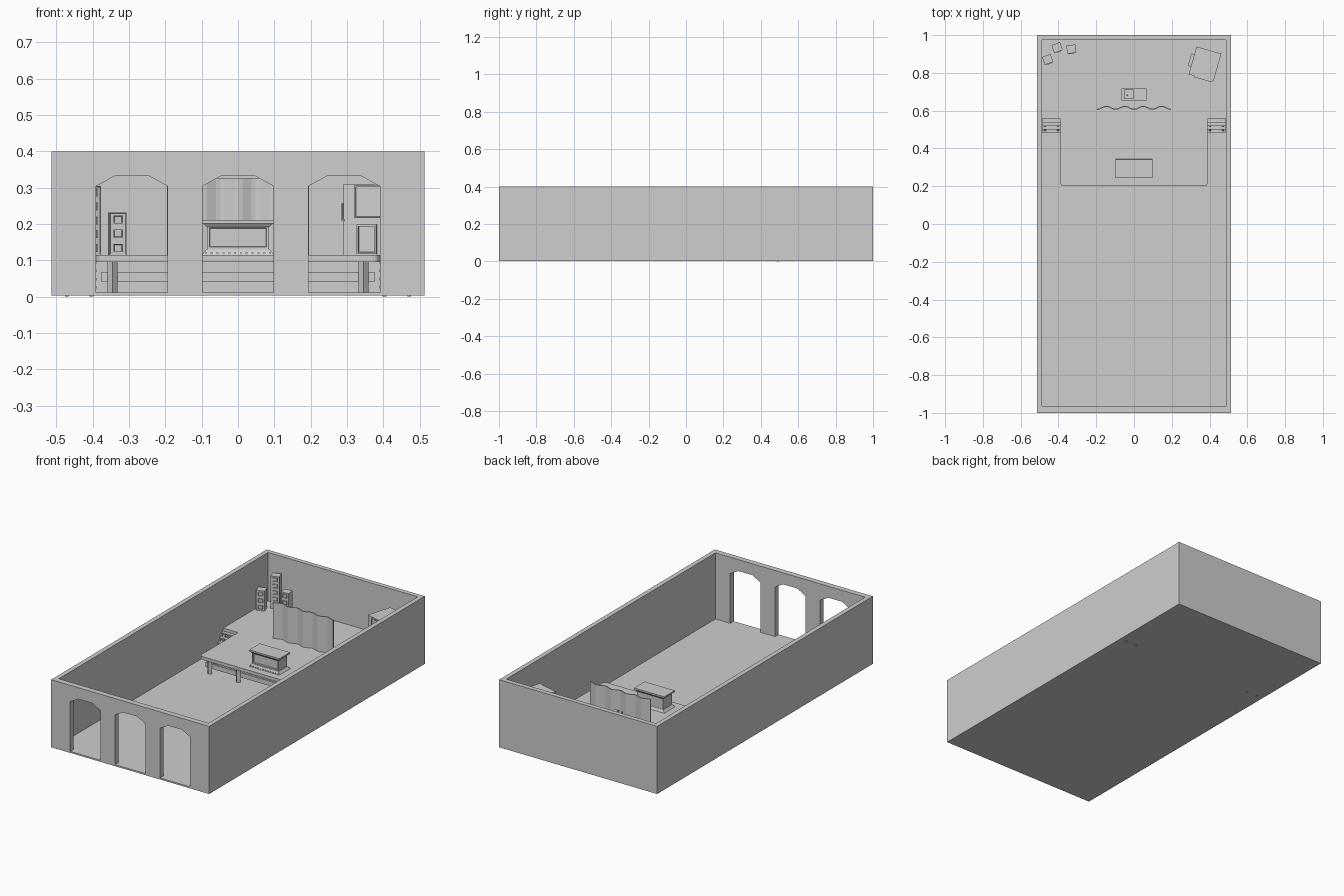
import bpy, bmesh, math
from mathutils import Matrix

if "Cube" in bpy.data.objects:
    bpy.data.objects.remove(bpy.data.objects["Cube"])

mat = bpy.data.materials.new("plain grey")
mat.diffuse_color = (0.62, 0.62, 0.62, 1)
mat.use_nodes = True
mat.node_tree.nodes["Principled BSDF"].inputs["Base Color"].default_value = mat.diffuse_color


def finish(name, bm, M=None):
    bmesh.ops.recalc_face_normals(bm, faces=bm.faces[:])
    me = bpy.data.meshes.new(name)
    bm.to_mesh(me)
    bm.free()
    me.materials.append(mat)
    ob = bpy.data.objects.new(name, me)
    if M:
        ob.matrix_world = M
    bpy.context.collection.objects.link(ob)
    return ob


def box(name, x0, x1, y0, y1, z0, z1, M=None, inset=None):
    """Box; inset=(border, depth) sinks a panel into its front (-y) face."""
    bm = bmesh.new()
    bmesh.ops.create_cube(bm, size=1)
    for v in bm.verts:
        v.co = ((x0 + x1) / 2 + v.co.x * (x1 - x0),
                (y0 + y1) / 2 + v.co.y * (y1 - y0),
                (z0 + z1) / 2 + v.co.z * (z1 - z0))
    if inset:
        bm.normal_update()
        face = min(bm.faces, key=lambda f: f.normal.y)
        bmesh.ops.inset_region(bm, faces=[face], thickness=inset[0])
        bmesh.ops.inset_region(bm, faces=[face], thickness=inset[0] * 0.3, depth=-inset[1])
    return finish(name, bm, M)


def prism(name, pts, vec):
    """Extrude a flat outline of 3D points along vec."""
    bm = bmesh.new()
    f = bm.faces.new([bm.verts.new(p) for p in pts])
    r = bmesh.ops.extrude_face_region(bm, geom=[f])
    bmesh.ops.translate(bm, vec=vec, verts=[g for g in r["geom"] if isinstance(g, bmesh.types.BMVert)])
    return finish(name, bm)


def frustum(name, rx0, ry0, rx1, ry1, cx, cy, z0, z1):
    bm = bmesh.new()
    bmesh.ops.create_cube(bm, size=2)
    for v in bm.verts:
        top = v.co.z > 0
        v.co = (cx + v.co.x * (rx1 if top else rx0), cy + v.co.y * (ry1 if top else ry0), z1 if top else z0)
    return finish(name, bm)


def placed(x, y, deg):
    return Matrix.Translation((x, y, 0)) @ Matrix.Rotation(math.radians(deg), 4, "Z")


# hall shell
W, T, H, FL, ST = 0.513, 0.027, 0.40, 0.012, 0.115
box("floor", -W, W, -1, 1, 0.003, FL)
box("back_wall", -W, W, 1 - T, 1, FL, H)
box("left_wall", -W, -W + T, -0.967, 1 - T, FL, H)
box("right_wall", W - T, W, -0.967, 1 - T, FL, H)

# front wall with three arched doorways
outline = [(-W, FL)]
for c in (-0.292, 0, 0.292):
    outline += [(c + dx, z) for dx, z in ((-0.098, FL), (-0.098, 0.304), (-0.045, 0.333),
                                          (0.045, 0.333), (0.098, 0.304), (0.098, FL))]
outline += [(W, FL), (W, H), (-W, H)]
prism("front_wall", [(x, -1, z) for x, z in outline], (0, 0.033, 0))

# stage deck: wide at the back, narrower in front with rounded corners
half = [(0.487, 0.973), (0.487, 0.557), (0.39, 0.557)]
half += [(0.37 + 0.02 * math.cos(a), 0.22 - 0.02 * math.sin(a)) for a in (0, 0.39, 0.785, 1.18, math.pi / 2)]
deck = half + [(-x, y) for x, y in reversed(half)]
prism("stage_deck", [(x, y, 0.096) for x, y in deck], (0, 0, 0.019))

# stage legs and bracing beams
for y in (0.23, 0.47, 0.71, 0.94):
    for x in (-0.345, -0.16, 0.16, 0.345):
        bm = bmesh.new()
        bmesh.ops.create_cone(bm, segments=4, cap_ends=True, radius1=0.014, radius2=0.014, depth=0.084,
                              matrix=Matrix.Translation((x, y, 0.054)))
        finish("stage_leg", bm)
    box("cross_beam", -0.375, 0.375, y + 0.004, y + 0.016, 0.04, 0.068)
for s in (-1, 1):
    box("side_beam", s * 0.345 - 0.005, s * 0.345 + 0.005, 0.23, 0.95, 0.04, 0.068)

# side stairs
for s in (-1, 1):
    xc = s * 0.437
    for i in range(4):
        y, z = 0.483 + i * 0.018, 0.022 + i * 0.023
        box("stair_tread", xc - 0.048, xc + 0.048, y, y + 0.022, z, z + 0.007)
    for dx in (-0.034, 0.034):
        x = xc + dx
        prism("stair_stringer", [(x - 0.005, 0.487, 0), (x - 0.005, 0.497, 0), (x - 0.005, 0.556, 0.075),
                                 (x - 0.005, 0.556, 0.096), (x - 0.005, 0.487, 0.022)], (0.01, 0, 0))

# presenter's counter
frustum("counter_base", 0.099, 0.05, 0.087, 0.042, 0, 0.293, ST, 0.13)
box("counter_body", -0.085, 0.085, 0.253, 0.333, 0.13, 0.196, inset=(0.009, 0.006))
frustum("counter_flare", 0.086, 0.041, 0.097, 0.048, 0, 0.293, 0.192, 0.202)
box("counter_top", -0.098, 0.098, 0.244, 0.342, 0.202, 0.211)
for i in range(12):
    x = -0.088 + i * 0.016
    box("base_light", x - 0.003, x + 0.003, 0.241, 0.247, ST, 0.121)

# pleated curtain
N = 32
xs = [-0.195 + 0.39 * i / N for i in range(N + 1)]
wave = [(x, 0.612 - 0.008 * math.cos(2 * math.pi * x / 0.0975)) for x in xs]
ring = wave + [(x, y + 0.006) for x, y in reversed(wave)]
prism("curtain", [(x, y, ST) for x, y in ring], (0, 0, 0.21))

# equipment table behind the curtain
box("table_top", -0.065, 0.065, 0.655, 0.718, 0.18, 0.188)
for x in (-0.06, 0.06):
    for y in (0.66, 0.713):
        box("table_leg", x - 0.004, x + 0.004, y - 0.004, y + 0.004, ST, 0.18)
box("equipment_box", -0.053, -0.002, 0.662, 0.711, 0.188, 0.235, inset=(0.006, 0.004))
box("equipment_knob", -0.04, -0.032, 0.678, 0.686, 0.235, 0.245)

# speaker columns
for x, y, deg, h, n in ((-0.457, 0.871, 19, 0.117, 3), (-0.407, 0.934, 20, 0.19, 5), (-0.332, 0.926, 5, 0.117, 3)):
    M = placed(x, y, deg)
    box("speaker_cabinet", -0.024, 0.024, -0.022, 0.022, ST, ST + h, M, inset=(0.003, 0.001))
    for i in range(n):
        z = ST + h * (i + 0.5) / n
        box("speaker_driver", -0.013, 0.013, -0.026, -0.02, z - 0.011, z + 0.011, M, inset=(0.003, 0.004))

# large angled cabinet stack
M = placed(0.376, 0.847, -16)
box("cabinet_lower", -0.068, 0.068, -0.076, 0.076, ST, 0.208, M)
box("cabinet_upper", -0.068, 0.068, -0.076, 0.076, 0.212, 0.31, M)
box("cabinet_joint", -0.065, 0.065, -0.073, 0.073, 0.208, 0.212, M)
box("lower_frame", -0.028, 0.028, -0.083, -0.075, 0.118, 0.198, M, inset=(0.006, 0.007))
box("upper_frame", -0.035, 0.062, -0.083, -0.075, 0.216, 0.306, M, inset=(0.005, 0.005))
box("side_unit", -0.085, -0.067, -0.034, 0.034, 0.21, 0.258, M, inset=(0.004, 0.004))
